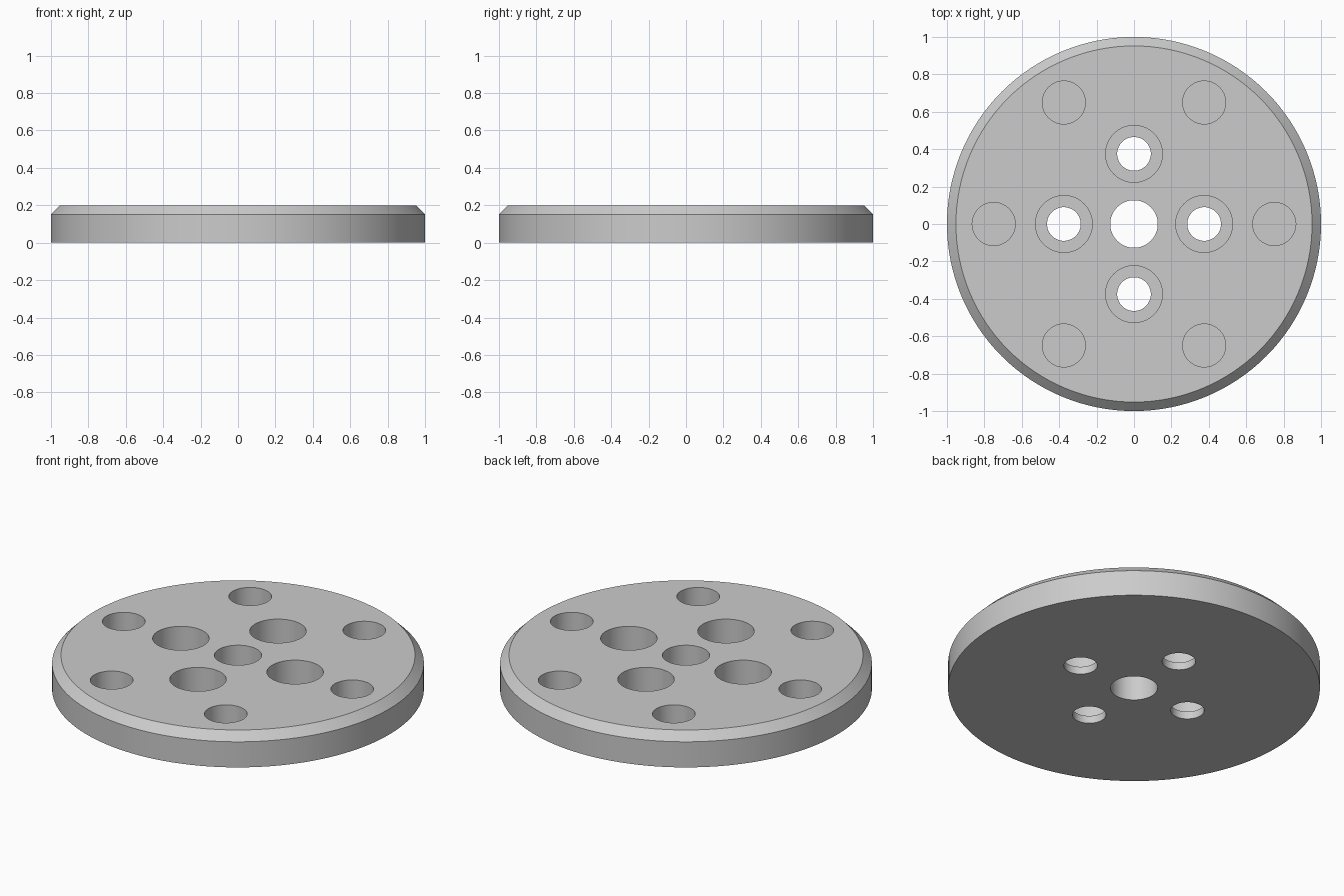
import bpy
import bmesh
from math import cos, sin, pi, radians

cube = bpy.data.objects.get("Cube")
if cube:
    bpy.data.objects.remove(cube, do_unlink=True)

HEIGHT = 0.2
FLOOR = 0.045      # material left under the recesses
TOP, UNDER = HEIGHT + 0.1, -0.1   # overshoot for clean cuts


def lathe(bm, profile, center=(0, 0), segments=64):
    """Closed solid of revolution from (radius, z) points, bottom to top."""
    rings = []
    for r, z in profile:
        rings.append([bm.verts.new((center[0] + r * cos(2 * pi * i / segments),
                                    center[1] + r * sin(2 * pi * i / segments), z))
                      for i in range(segments)])
    for low, high in zip(rings, rings[1:]):
        for i in range(segments):
            j = (i + 1) % segments
            bm.faces.new((low[i], low[j], high[j], high[i]))
    bm.faces.new(rings[0][::-1])
    bm.faces.new(rings[-1])


def make_object(name, bm):
    mesh = bpy.data.meshes.new(name)
    bm.to_mesh(mesh)
    bm.free()
    obj = bpy.data.objects.new(name, mesh)
    bpy.context.collection.objects.link(obj)
    return obj


def around(count, radius):
    return [(radius * cos(2 * pi * k / count), radius * sin(2 * pi * k / count))
            for k in range(count)]


# Chamfered disc
bm = bmesh.new()
lathe(bm, [(1, 0), (1, 0.152), (0.952, HEIGHT)], segments=128)
disc = make_object("flange_disc", bm)

# Hole cutters: centre bore, four counterbored holes, six blind holes
bm = bmesh.new()
lathe(bm, [(0.127, UNDER), (0.127, TOP)])
for spot in around(4, 0.375):
    lathe(bm, [(0.09, UNDER), (0.09, FLOOR), (0.152, FLOOR), (0.152, TOP)], spot)
for spot in around(6, 0.75):
    lathe(bm, [(0.115, FLOOR), (0.115, TOP)], spot)
cutter = make_object("hole_cutter", bm)
cutter.hide_render = True

# Cut the holes
cut = disc.modifiers.new("holes", 'BOOLEAN')
cut.operation = 'DIFFERENCE'
cut.solver = 'EXACT'
cut.object = cutter
bpy.ops.object.select_all(action='DESELECT')
bpy.context.view_layer.objects.active = disc
disc.select_set(True)
bpy.ops.object.modifier_apply(modifier=cut.name)
bpy.data.objects.remove(cutter, do_unlink=True)

# Plain grey finish
grey = bpy.data.materials.new("plain_grey")
grey.use_nodes = True
color = (0.6, 0.6, 0.6, 1)
grey.diffuse_color = color
grey.node_tree.nodes["Principled BSDF"].inputs["Base Color"].default_value = color
disc.data.materials.clear()
disc.data.materials.append(grey)
for poly in disc.data.polygons:
    poly.material_index = 0

bpy.ops.object.shade_smooth_by_angle(angle=radians(30))
